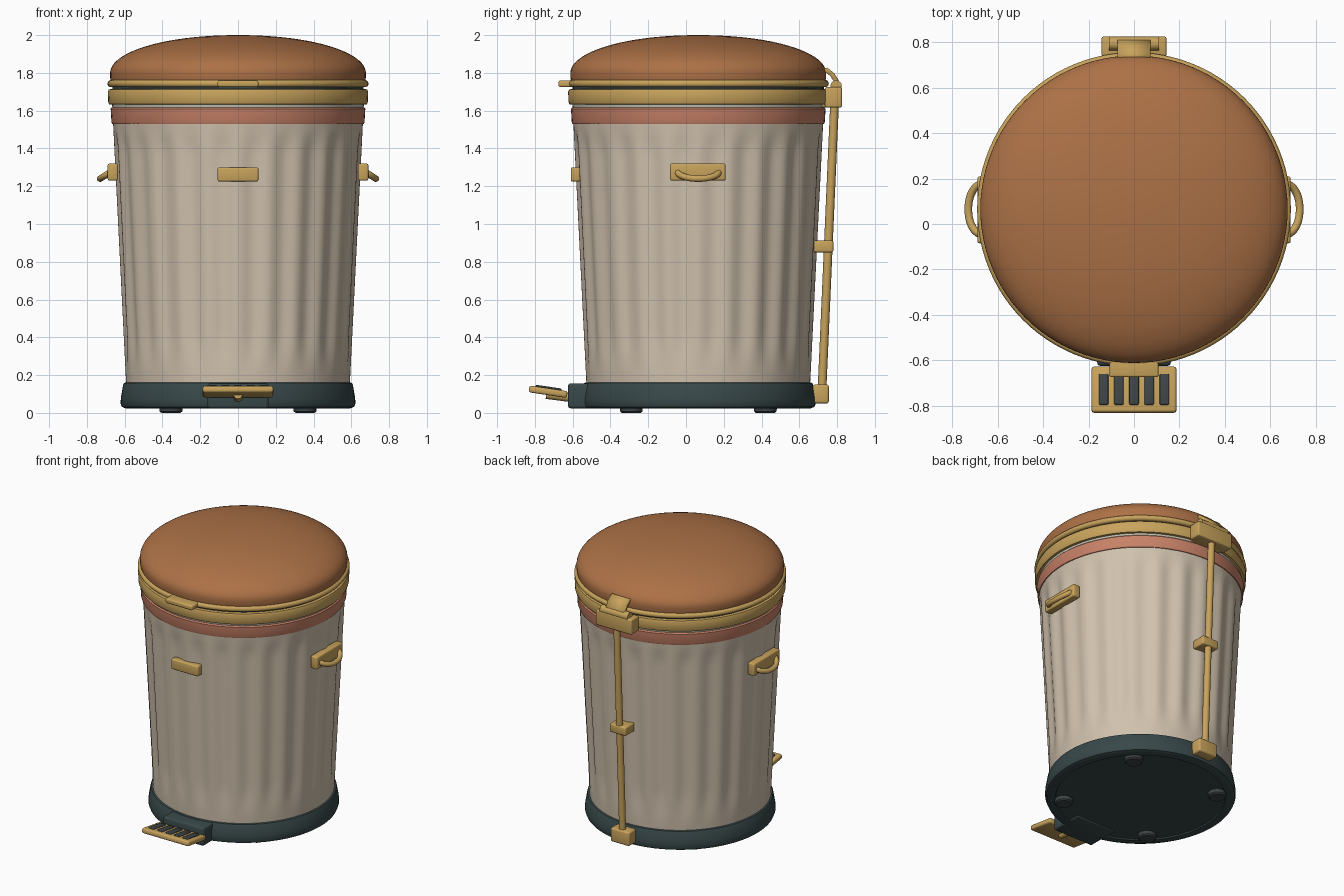
import bpy, bmesh, math
from mathutils import Matrix, Vector

default = bpy.data.objects.get("Cube")
if default:
    bpy.data.objects.remove(default, do_unlink=True)

CY = 0.065  # the drum axis sits slightly behind the origin


def material(name, *srgb):
    lin = [c / 255 / 12.92 if c < 11 else ((c / 255 + 0.055) / 1.055) ** 2.4 for c in srgb]
    m = bpy.data.materials.new(name)
    m.use_nodes = True
    m.diffuse_color = (*lin, 1)
    m.node_tree.nodes["Principled BSDF"].inputs["Base Color"].default_value = (*lin, 1)
    return m


tan = material("tan leather", 172, 113, 70)
brass = material("brass", 200, 163, 92)
cream = material("cream enamel", 208, 193, 173)
pink = material("dusty pink", 201, 130, 104)
dark = material("dark green", 56, 72, 73)
pale = material("pale seal", 196, 196, 178)
rubber = material("dark rubber", 62, 68, 70)


def finish(bm, name, mat, angle=35):
    bmesh.ops.recalc_face_normals(bm, faces=bm.faces[:])
    me = bpy.data.meshes.new(name)
    bm.to_mesh(me)
    bm.free()
    me.materials.append(mat)
    ob = bpy.data.objects.new(name, me)
    bpy.context.collection.objects.link(ob)
    bpy.ops.object.select_all(action="DESELECT")
    ob.select_set(True)
    bpy.context.view_layer.objects.active = ob
    bpy.ops.object.shade_smooth_by_angle(angle=math.radians(angle))
    return ob


def lathe(name, profile, mat, segs=96, wave=None, x=0, y=CY):
    """Spin an (r, z) profile about z; wave(angle, z) offsets the radius."""
    bm = bmesh.new()
    rings = []
    for r, z in profile:
        ring = []
        for i in range(segs):
            a = math.tau * i / segs
            rr = r + (wave(a, z) if wave else 0)
            ring.append(bm.verts.new((x + rr * math.cos(a), y + rr * math.sin(a), z)))
        rings.append(ring)
    for lo, hi in zip(rings, rings[1:]):
        for i in range(segs):
            j = (i + 1) % segs
            bm.faces.new((lo[i], lo[j], hi[j], hi[i]))
    bm.faces.new(rings[0][::-1])
    bm.faces.new(rings[-1])
    return finish(bm, name, mat)


def box(name, lo, hi, mat, bevel=0.012, tilt=0, pivot=(0, 0, 0)):
    lo, hi = Vector(lo), Vector(hi)
    bm = bmesh.new()
    bmesh.ops.create_cube(bm, size=1)
    bmesh.ops.scale(bm, vec=hi - lo, verts=bm.verts)
    bmesh.ops.translate(bm, vec=(lo + hi) / 2, verts=bm.verts)
    bmesh.ops.bevel(bm, geom=bm.edges[:], offset=bevel, segments=3, profile=0.5, affect="EDGES")
    bmesh.ops.rotate(bm, cent=pivot, matrix=Matrix.Rotation(tilt, 3, "X"), verts=bm.verts)
    return finish(bm, name, mat)


def tube(name, points, radius, mat, sides=16):
    """Round bar swept through the points."""
    bm = bmesh.new()
    pts = [Vector(p) for p in points]
    rings = []
    for i, p in enumerate(pts):
        t = (pts[min(i + 1, len(pts) - 1)] - pts[max(i - 1, 0)]).normalized()
        ref = Vector((0, 0, 1)) if abs(t.z) < 0.9 else Vector((1, 0, 0))
        u = t.cross(ref).normalized()
        v = t.cross(u)
        angles = [math.tau * k / sides for k in range(sides)]
        rings.append([bm.verts.new(p + radius * (u * math.cos(a) + v * math.sin(a))) for a in angles])
    for lo, hi in zip(rings, rings[1:]):
        for k in range(sides):
            n = (k + 1) % sides
            bm.faces.new((lo[k], lo[n], hi[n], hi[k]))
    bm.faces.new(rings[0])
    bm.faces.new(rings[-1])
    return finish(bm, name, mat, 45)


# Plinth and feet
lathe("base", [(0.55, 0.032), (0.555, 0.024), (0.595, 0.024), (0.615, 0.032), (0.622, 0.05),
               (0.62, 0.08), (0.608, 0.15), (0.603, 0.158), (0.592, 0.162)], dark)
for sx, side in ((-1, "right"), (1, "left")):
    for sy, end in ((-1, "front"), (1, "back")):
        lathe(f"foot_{end}_{side}", [(0.05, 0), (0.06, 0.008), (0.062, 0.05)], rubber, 24,
              x=sx * 0.355, y=CY + sy * 0.355)


# Fluted drum; the flutes fade out at both ends
def flute(a, z):
    fade = min(1, max(0, (z - 0.18) / 0.25), max(0, (1.53 - z) / 0.15))
    fade = fade * fade * (3 - 2 * fade)
    return -0.016 * fade * (0.5 - 0.5 * math.cos(24 * a))


steps = 28
lathe("drum", [(0.592 + 0.07 * i / steps, 0.15 + 1.4 * i / steps) for i in range(steps + 1)],
      cream, 240, flute)

# Bands around the mouth
lathe("pink_band", [(0.65, 1.528), (0.666, 1.53), (0.67, 1.54), (0.674, 1.61), (0.666, 1.618)], pink)
lathe("seal_ring", [(0.664, 1.61), (0.668, 1.64)], pale)
lathe("mouth_band", [(0.668, 1.632), (0.682, 1.634), (0.687, 1.645), (0.689, 1.70),
                     (0.684, 1.712), (0.67, 1.715)], brass)
lathe("lid_gap", [(0.665, 1.71), (0.665, 1.735)], dark)

# Domed lid with rolled rim
arc = [math.radians(k * 15) for k in range(-6, 7)]
lathe("lid_rim", [(0.672 + 0.019 * math.cos(a), 1.743 + 0.019 * math.sin(a)) for a in arc], brass)
dome = [(0.672, 1.75), (0.677, 1.775)]
for k in range(24):
    a = math.pi / 2 * k / 24
    dome.append((0.677 * math.cos(a) ** 0.96, 1.80 + 0.2 * math.sin(a)))
dome.append((0.004, 2.0))
lathe("lid", dome, tan)
box("lid_tab", (-0.108, -0.675, 1.725), (0.108, -0.59, 1.76), brass, 0.01)

# Front name plate, left blank
box("front_plate", (-0.108, -0.61, 1.225), (0.108, -0.56, 1.30), brass, 0.01)

# Side handles: backing plate and drooping loop
for s, side in ((-1, "right"), (1, "left")):
    xs = sorted((s * 0.635, s * 0.69))
    box(f"handle_plate_{side}", (xs[0], CY - 0.15, 1.23), (xs[1], CY + 0.145, 1.32), brass, 0.01)
    loop = []
    for k in range(21):
        a = math.pi * k / 20
        out = math.sin(a)
        loop.append((s * (0.67 + 0.06 * out), CY - 0.11 * math.cos(a), 1.278 - 0.038 * out))
    tube(f"handle_loop_{side}", loop, 0.017, brass)

# Foot pedal with grip pads, on a bracket
box("pedal_bracket", (-0.162, -0.625, 0.024), (0.162, -0.38, 0.156), dark, 0.015)
tilt, pivot = -math.radians(8.5), (0, -0.73, 0.112)
box("pedal", (-0.187, -0.832, 0.094), (0.187, -0.628, 0.13), brass, 0.012, tilt, pivot)
for i in range(5):
    px = (i - 2) * 0.067
    box(f"pedal_pad_{i + 1}", (px - 0.021, -0.80, 0.11), (px + 0.021, -0.662, 0.139),
        rubber, 0.006, tilt, pivot)
tube("pedal_arm", [(0, -0.74, 0.098), (0, -0.56, 0.075)], 0.024, brass)

# Rear lift rod with its guides
box("rod_foot", (-0.075, 0.672, 0.05), (0.075, 0.756, 0.15), brass)
tube("lift_rod", [(0, 0.719, 0.1), (0, 0.787, 1.65)], 0.023, brass)
box("rod_guide", (-0.065, 0.675, 0.85), (0.065, 0.78, 0.912), brass, 0.01)

# Hinge block, pin and lid strap
box("hinge_block", (-0.12, 0.69, 1.617), (0.12, 0.775, 1.715), brass, 0.01)
box("hinge_back", (-0.143, 0.735, 1.617), (0.143, 0.826, 1.725), brass, 0.01)
tube("hinge_pin", [(-0.11, 0.795, 1.73), (0.11, 0.795, 1.73)], 0.03, brass, 24)
bm = bmesh.new()
path = [(0.715, 1.81), (0.745, 1.815), (0.775, 1.79), (0.797, 1.755), (0.797, 1.72)]
rows = [[bm.verts.new((sx * 0.072, y, z)) for sx in (-1, 1)] for y, z in path]
for p, q in zip(rows, rows[1:]):
    bm.faces.new((p[0], p[1], q[1], q[0]))
strap = finish(bm, "lid_strap", brass)
thick = strap.modifiers.new("Thickness", "SOLIDIFY")
thick.thickness = 0.026
thick.offset = 0
